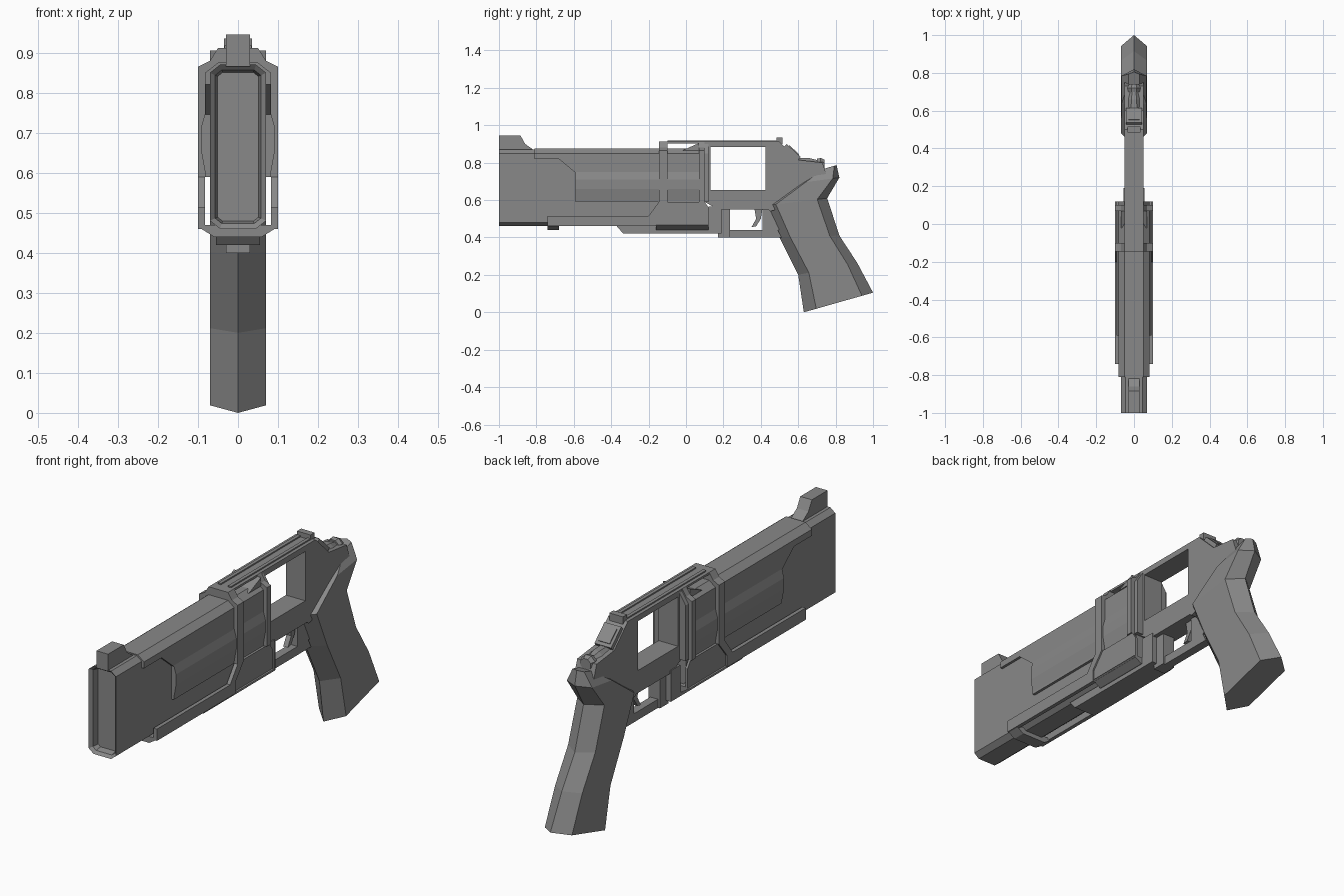
import bpy, bmesh, math
from mathutils import Vector

cube = bpy.data.objects.get("Cube")
if cube:
    bpy.data.objects.remove(cube)

grey = (.25, .25, .25, 1)
steel = bpy.data.materials.new("gunmetal_grey")
steel.use_nodes = True
steel.diffuse_color = grey
steel.node_tree.nodes["Principled BSDF"].inputs["Base Color"].default_value = grey

# Landmarks along the length (y)
muzzle, shroud_start, panel_start, rail_start = -1, -.81, -.59, -.74
band_front, band_back, ring_front, ring_back = -.145, -.1, .07, .1
window_start, window_end, strap_end = .13, .425, .5

# Landmarks in height (z)
guard_low, guard_high, belly, rail_top = .4, .44, .46, .515
waist, sill, shoulder, lintel, crest = .59, .655, .865, .885, .912

# Half widths (x)
barrel_half, shroud_half, bulge_half, collar_half = .07, .082, .093, .1
frame_half, guard_half = .05, .02


def loft(name, rings):
    """Skin a list of matching closed rings and cap both ends."""
    bm = bmesh.new()
    rows = [[bm.verts.new(point) for point in ring] for ring in rings]
    count = len(rows[0])
    for row, following in zip(rows, rows[1:]):
        for i in range(count):
            j = (i + 1) % count
            bm.faces.new((row[i], row[j], following[j], following[i]))
    bm.faces.new(rows[0])
    bm.faces.new(rows[-1])
    bmesh.ops.recalc_face_normals(bm, faces=bm.faces)
    mesh = bpy.data.meshes.new(name)
    bm.to_mesh(mesh)
    bm.free()
    mesh.materials.append(steel)
    part = bpy.data.objects.new(name, mesh)
    bpy.context.collection.objects.link(part)
    return part


def plate(name, profile, inner, outer):
    """Extrude a side profile of (y, z) points across x."""
    return loft(name, [[(x, y, z) for y, z in profile] for x in (inner, outer)])


def centred(name, profile, half):
    return plate(name, profile, -half, half)


def both_sides(name, profile, inner, outer):
    plate("left_" + name, profile, inner, outer)
    plate("right_" + name, profile, -inner, -outer)


def along(name, start, end, *half_section):
    """Mirror a half section of (x, z) points and extrude it along y."""
    section = [*half_section, *((-x, z) for x, z in reversed(half_section))]
    return loft(name, [[(x, y, z) for x, z in section] for y in (start, end)])


def box(name, half, start, end, low, high):
    return along(name, start, end, (half, low), (half, high))


# Barrel housing with a recessed muzzle
barrel = along("barrel_housing", muzzle, ring_back, (.045, belly), (barrel_half, belly + .02),
               (barrel_half, shoulder - .015), (.045, shoulder + .005))
bm = bmesh.new()
bm.from_mesh(barrel.data)
opening = min(bm.faces, key=lambda face: face.calc_center_median().y)
for rim, depth in ((.013, .012), (.006, .03)):
    bmesh.ops.inset_region(bm, faces=[opening], thickness=rim, use_even_offset=True)
    bmesh.ops.translate(bm, verts=opening.verts, vec=(0, depth, 0))
bm.to_mesh(barrel.data)
bm.free()

# Front sight
sight_top = .945
centred("front_sight", [(muzzle, shoulder), (muzzle, sight_top), (-.885, sight_top),
                        (-.86, .9), (shroud_start, shoulder)], .03)

# Shroud over the barrel, with its cap and bulged side panels
shroud_top, shroud_lip = .85, .82
centred("barrel_shroud", [(shroud_start, shroud_top), (shroud_start, shroud_lip),
                          (-.68, shroud_lip), (panel_start, .745), (panel_start, waist),
                          (ring_front, waist), (ring_front, shroud_top)], shroud_half)
along("shroud_cap", shroud_start, ring_front, (shroud_half, shroud_top), (frame_half, .875))
along("side_bulge", panel_start, ring_front, (shroud_half, .6), (bulge_half, .66),
      (bulge_half, .71), (shroud_half, .75))

# Band and rear ring share one shouldered section
collar = [(collar_half, waist), (collar_half, shoulder), (barrel_half, .88), (frame_half, crest)]
along("front_band", band_front, band_back, *collar)
along("rear_ring", ring_front, ring_back, *collar)
along("rear_ring_lip", ring_back, ring_back + .02,
      (shroud_half, waist), (shroud_half, shroud_top), (frame_half, .9))
centred("ring_ramp", [(-.02, shoulder), (ring_front, .905), (ring_front, shoulder)], barrel_half)

# Lower rails, plates and the floors that tie them together
elbow = band_front - .015
both_sides("lower_rail", [(rail_start, belly), (rail_start, rail_top), (-.2, rail_top),
                          (band_front, waist), (band_back, waist), (elbow, rail_top),
                          (elbow, belly)], shroud_half, collar_half)
both_sides("lower_plate", [(elbow, belly), (elbow, rail_top), (band_back, waist),
                           (ring_back, waist), (.12, .56), (.12, belly)],
           shroud_half, bulge_half)
floor = [(.06, guard_high), (collar_half, belly + .005), (shroud_half, belly + .01)]
along("rail_cross_strap", rail_start, rail_start + .06, *floor)
along("frame_floor", elbow, .12, *floor)

# Lug below the barrel
lug_low, lug_high = .42, .565
centred("under_lug", [(-.37, belly), (-.335, lug_low), (.19, lug_low), (.19, lug_high),
                      (.12, lug_high), (.12, belly)], .055)

# Top strap with raised ribs and a rear sight
box("top_strap", frame_half, band_front, strap_end, crest - .01, crest)
rib = [(y, z) for y, z in ((band_back, crest), (band_back, crest + .006),
                           (strap_end, crest + .006), (strap_end, crest))]
both_sides("strap_rib", rib, .018, .034)
box("rear_sight", .035, strap_end - .015, strap_end + .015, .9, .935)

# Window frame
box("window_top", frame_half, ring_back, strap_end, lintel, crest - .005)
box("window_front", frame_half, ring_back, window_start, waist, crest - .01)
centred("window_bottom", [(ring_back, sill), (ring_back, waist), (.17, .55), (.46, .55),
                          (.46, sill)], frame_half)
centred("frame_back", [(window_end, crest), (strap_end, crest), (.6, .815), (.73, .8),
                       (.75, .74), (.66, .6), (.45, .54), (window_end, .56)], frame_half)

# Trigger guard and trigger
guard_top = .56
box("guard_front", .03, .17, .235, guard_low, guard_top)
centred("guard_bottom", [(.2, guard_low), (.2, guard_high), (.49, guard_high),
                         (.51, guard_low)], guard_half)
box("guard_back", guard_half, .41, strap_end, guard_high, guard_top)
centred("trigger", [(.365, guard_top), (.375, .5), (.35, .455), (.375, .46), (.4, .5),
                    (.41, guard_top)], .012)


def slope_plate(name, half, margin, lift):
    """Thin plate lying on the slope behind the rear sight."""
    top, bottom = Vector((.525, .885)), Vector((.6, .815))
    step = (bottom - top).normalized()
    normal = Vector((-step.y, step.x))
    top, bottom = top + step * margin, bottom - step * margin
    centred(name, [top, top + normal * lift, bottom + normal * lift, bottom], half)


slope_plate("hammer_plate", .043, 0, .02)
slope_plate("hammer_plate_panel", .03, .015, .025)


def turned(name, *stations):
    """Eight-sided round part around the hammer axis from (y, radius) stations."""
    angles = [math.tau * (i + .5) / 8 for i in range(8)]
    loft(name, [[(radius * math.cos(a), y, .79 + radius * math.sin(a)) for a in angles]
                for y, radius in stations])


turned("hammer_body", (.59, .04), (.66, .037), (.7, .026))
turned("hammer_spur", (.7, .033), (.72, .038), (.74, .028))

# Six-sided grip: each station runs from the front ridge to the back ridge
grip_rings = []
for front, back, half in (((.63, 0), (1, .105), barrel_half),
                          ((.6, .2), (.915, .265), barrel_half),
                          ((.5, .4), (.82, .41), barrel_half),
                          ((.42, .57), (.755, .61), barrel_half),
                          ((.6, .69), (.82, .72), .065),
                          ((.73, .765), (.805, .787), .03)):
    ridge, spine = Vector((0, *front)), Vector((0, *back))
    side = Vector((half, 0, 0))
    near, far = ridge.lerp(spine, .18), ridge.lerp(spine, .84)
    grip_rings.append([ridge, near + side, far + side, spine, far - side, near - side])
loft("grip", grip_rings)
